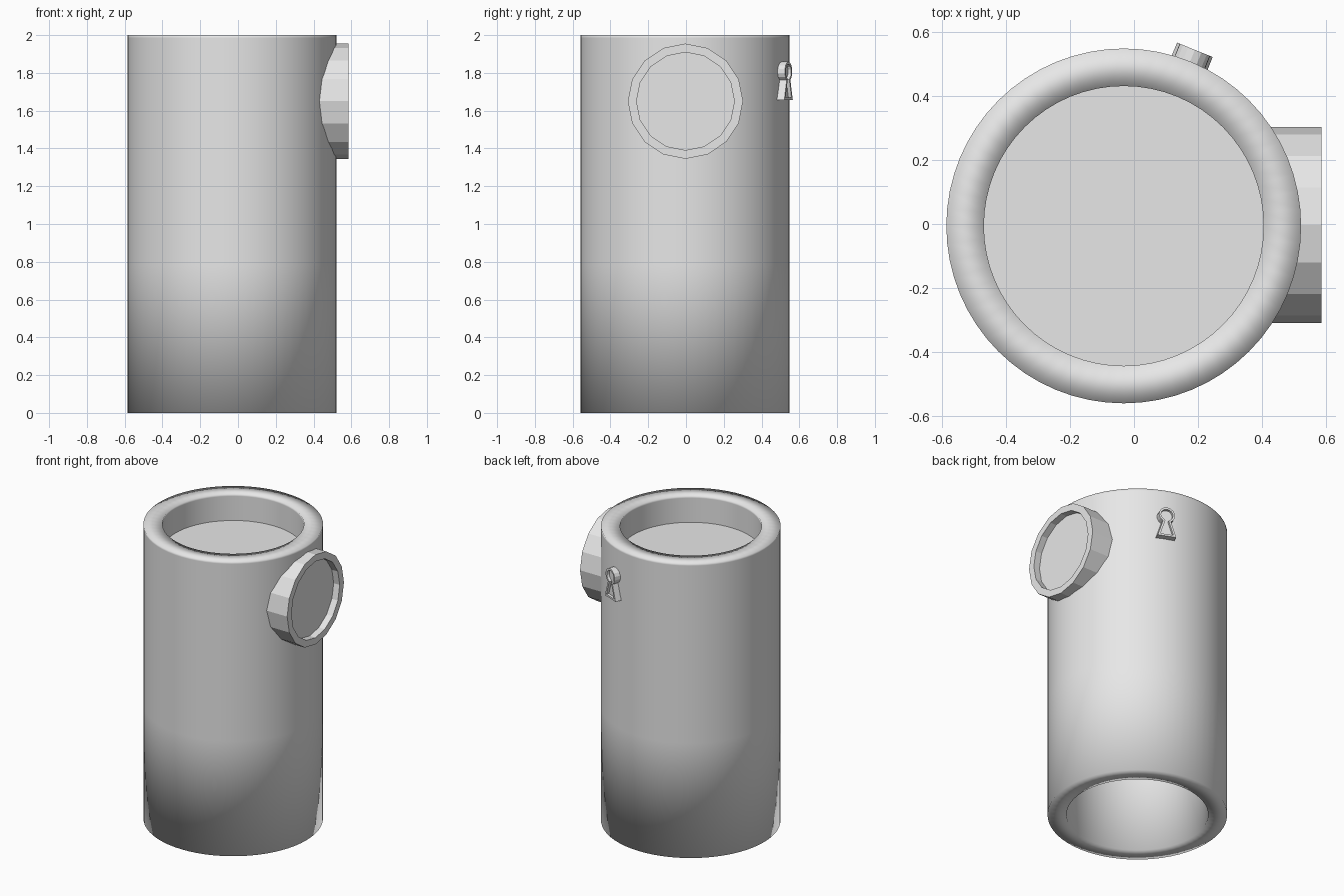
import bpy, bmesh, math
from mathutils import Matrix, Vector

if "Cube" in bpy.data.objects:
    bpy.data.objects.remove(bpy.data.objects["Cube"])

CX, CY = -0.032, -0.006      # axis of the tube
R_OUT, R_IN = 0.553, 0.436

grey = bpy.data.materials.new("light grey")
grey.diffuse_color = (0.8, 0.8, 0.8, 1)
grey.use_nodes = True
grey.node_tree.nodes["Principled BSDF"].inputs["Base Color"].default_value = grey.diffuse_color


def finish(name, bm, smooth=False):
    bmesh.ops.recalc_face_normals(bm, faces=bm.faces)
    for f in bm.faces:
        f.smooth = smooth
    me = bpy.data.meshes.new(name)
    bm.to_mesh(me)
    bm.free()
    me.materials.append(grey)
    ob = bpy.data.objects.new(name, me)
    bpy.context.collection.objects.link(ob)
    return ob


def plate(name, outline, depth, rim, recess, matrix):
    """Extrude an outline along +z, then sink a rimmed panel in its front face."""
    bm = bmesh.new()
    base = bm.faces.new([bm.verts.new((x, y, 0)) for x, y in outline])
    ext = bmesh.ops.extrude_face_region(bm, geom=[base])["geom"]
    front = [g for g in ext if isinstance(g, bmesh.types.BMFace)][0]
    bmesh.ops.translate(bm, vec=(0, 0, depth), verts=front.verts[:])
    bmesh.ops.recalc_face_normals(bm, faces=bm.faces)
    bmesh.ops.inset_region(bm, faces=[front], thickness=rim, use_even_offset=True)
    walls = bmesh.ops.extrude_face_region(bm, geom=[front])["geom"]
    panel = [g for g in walls if isinstance(g, bmesh.types.BMFace)][0]
    bmesh.ops.translate(bm, vec=(0, 0, -recess), verts=panel.verts[:])
    if front.is_valid:
        bmesh.ops.delete(bm, geom=[front], context='FACES_ONLY')
    bm.transform(matrix)
    return finish(name, bm)


# Tube wall: closed profile spun round, softly shaded across its rims
profile = [(R_OUT, 0), (R_OUT, 0.78), (R_OUT, 1.985), (R_OUT, 2),
           (R_IN, 2), (R_IN, 1.985), (R_IN, 0.78), (R_IN, 0)]
N = 64
bm = bmesh.new()
rings = []
for i in range(N):
    a = 2 * math.pi * i / N
    rings.append([bm.verts.new((CX + r * math.cos(a), CY + r * math.sin(a), z))
                  for r, z in profile])
for i in range(N):
    p, q = rings[i], rings[(i + 1) % N]
    for j in range(len(profile)):
        k = (j + 1) % len(profile)
        bm.faces.new((p[j], q[j], q[k], p[k]))
finish("tube_wall", bm, smooth=True)

# Floor of the shallow well at the top
bm = bmesh.new()
bmesh.ops.create_cone(bm, cap_ends=True, segments=N, radius1=R_IN + 0.002,
                      radius2=R_IN + 0.002, depth=0.03,
                      matrix=Matrix.Translation((CX, CY, 1.805)))
finish("well_floor", bm)

# Faceted round port on the right side
circle = [(0.305 * math.cos(i * math.pi / 8), 0.305 * math.sin(i * math.pi / 8))
          for i in range(16)]
plate("side_port", circle, 0.165, 0.045, 0.045,
      Matrix.Translation((0.42, -0.003, 1.65)) @ Matrix.Rotation(math.pi / 2, 4, 'Y'))

# Keyhole badge on the back: round head over a flared skirt
head = [(0.052 * math.cos(math.radians(t)), 0.151 + 0.052 * math.sin(math.radians(t)))
        for t in range(-60, 241, 25)]
keyhole = [(-0.06, 0), (0.06, 0)] + head
a = math.radians(68)
out = Vector((math.cos(a), math.sin(a), 0))
side = Vector((-math.sin(a), math.cos(a), 0))
frame = Matrix((side, Vector((0, 0, 1)), out)).transposed().to_4x4()
pos = Vector((CX, CY, 1.656)) + out * 0.535
plate("keyhole_badge", keyhole, 0.057, 0.013, 0.018, Matrix.Translation(pos) @ frame)
